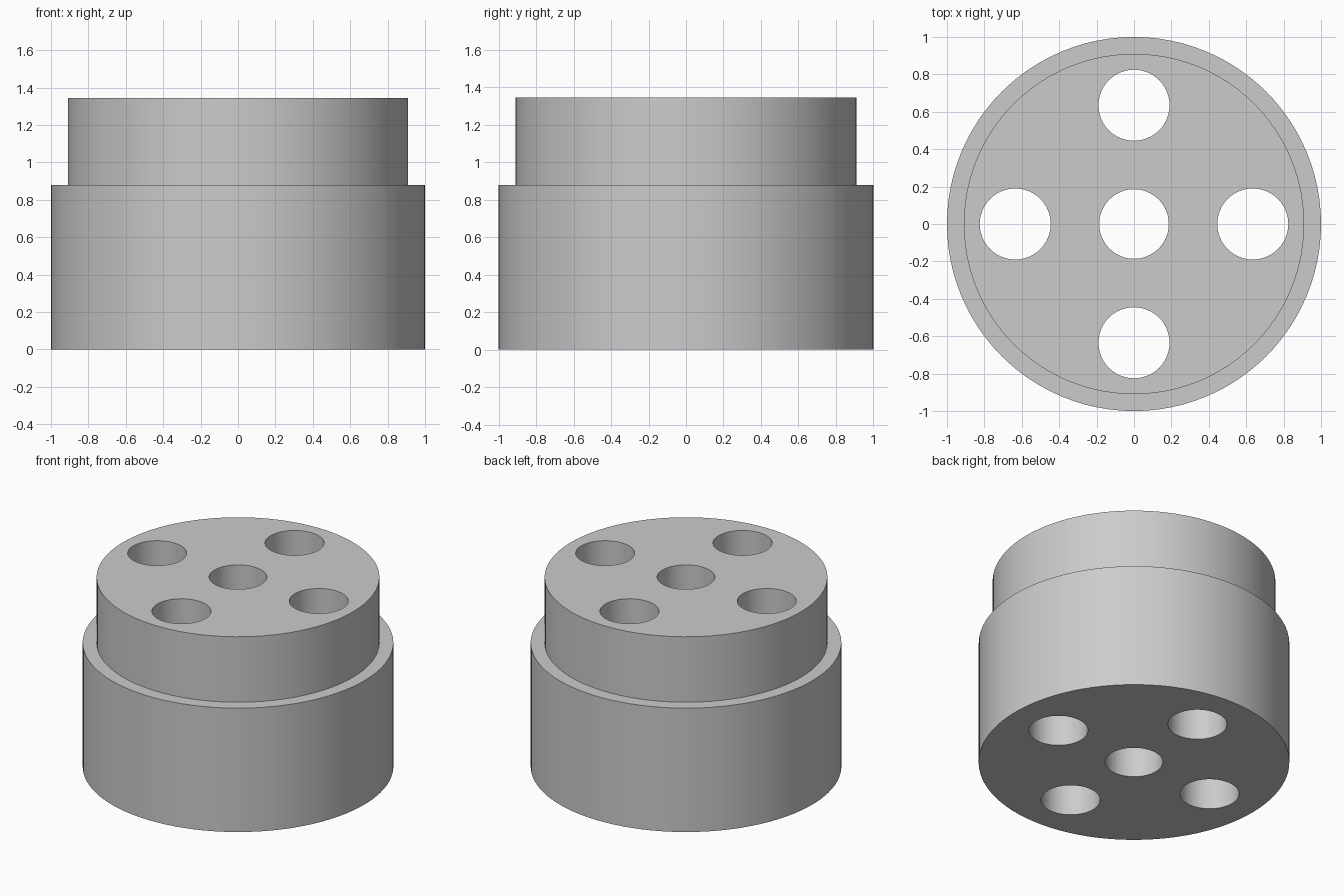
import bpy
import bmesh
import math

old = bpy.data.objects.get("Cube")
if old:
    bpy.data.objects.remove(old, do_unlink=True)

HEIGHT = 1.345
STEP = 0.88

grey = bpy.data.materials.new("plain grey")
grey.use_nodes = True
colour = (0.6, 0.6, 0.6, 1)
grey.diffuse_color = colour
grey.node_tree.nodes["Principled BSDF"].inputs["Base Color"].default_value = colour


def add_object(name, bm):
    bmesh.ops.recalc_face_normals(bm, faces=bm.faces)
    mesh = bpy.data.meshes.new(name)
    bm.to_mesh(mesh)
    bm.free()
    mesh.materials.append(grey)
    obj = bpy.data.objects.new(name, mesh)
    bpy.context.collection.objects.link(obj)
    return obj


def lathe(bm, profile, sides, cx=0, cy=0):
    """Closed solid turned from (radius, height) points, with flat end caps."""
    rings = []
    for r, z in profile:
        rings.append([bm.verts.new((cx + r * math.cos(math.tau * i / sides),
                                    cy + r * math.sin(math.tau * i / sides), z))
                      for i in range(sides)])
    for low, high in zip(rings, rings[1:]):
        for i in range(sides):
            j = (i + 1) % sides
            bm.faces.new((low[i], low[j], high[j], high[i]))
    bm.faces.new(rings[0][::-1])
    bm.faces.new(rings[-1])


# Stepped round body
bm = bmesh.new()
lathe(bm, [(1, 0), (1, STEP), (0.91, STEP), (0.91, HEIGHT)], 96)
body = add_object("stepped_body", bm)

# Drills for the centre bore and the four holes around it
bm = bmesh.new()
ends = (-0.1, HEIGHT + 0.1)
lathe(bm, [(0.186, z) for z in ends], 48)
for k in range(4):
    a = k * math.pi / 2
    lathe(bm, [(0.19, z) for z in ends], 48, 0.635 * math.cos(a), 0.635 * math.sin(a))
drills = add_object("hole_cutters", bm)
drills.hide_render = True
drills.hide_set(True)

# Cut the through holes
cut = body.modifiers.new("through_holes", "BOOLEAN")
cut.operation = "DIFFERENCE"
cut.solver = "EXACT"
cut.object = drills

# Round walls shade smooth, rims stay sharp
bpy.ops.object.select_all(action="DESELECT")
bpy.context.view_layer.objects.active = body
body.select_set(True)
bpy.ops.object.modifier_apply(modifier=cut.name)
bpy.ops.object.shade_smooth_by_angle(angle=math.radians(30))
